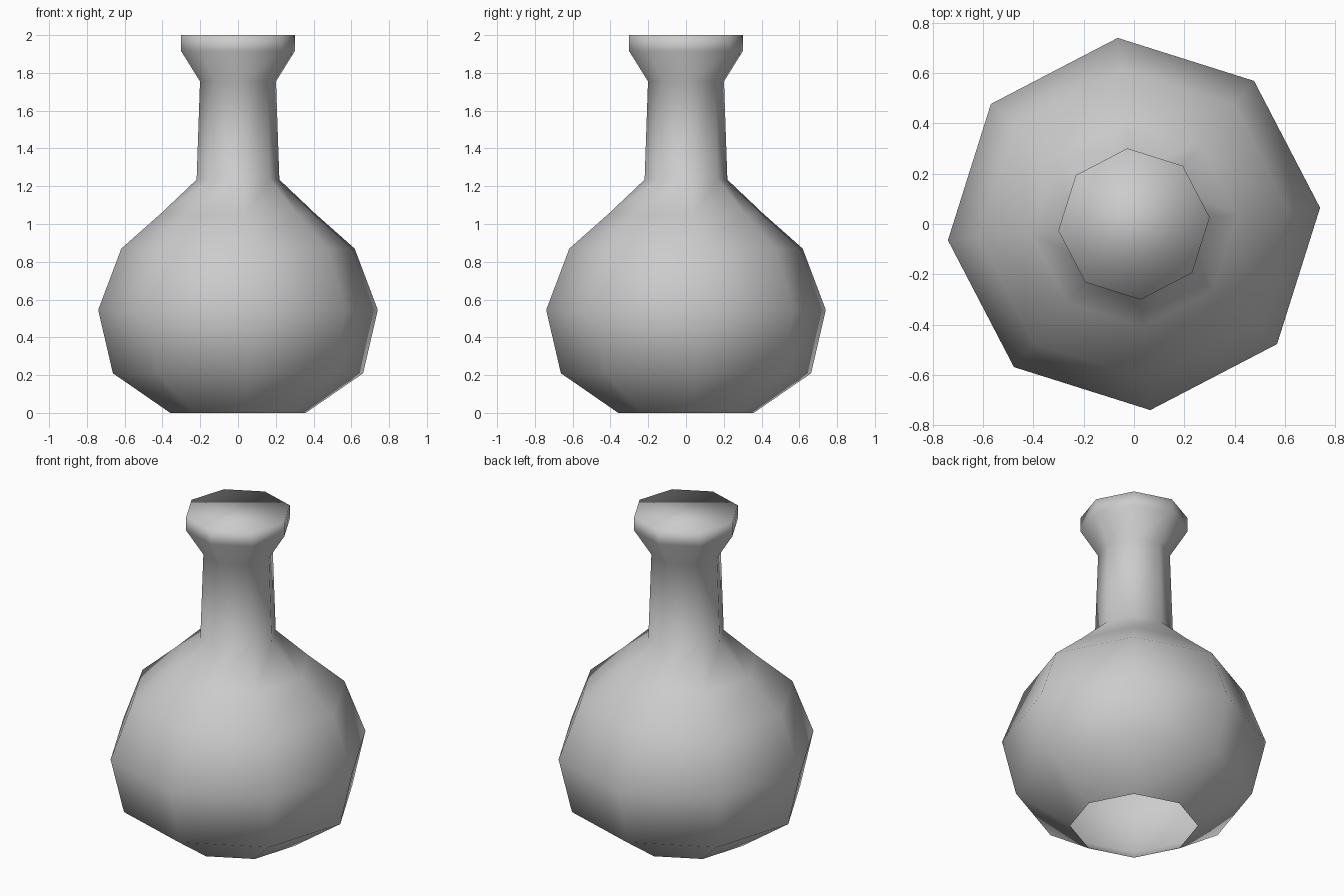
import bpy, bmesh, math

cube = bpy.data.objects.get("Cube")
if cube:
    bpy.data.objects.remove(cube, do_unlink=True)

SIDES = 8
TURN = math.radians(5)

# Flask outline from base to lip: (radius, height)
PROFILE = [
    (0.36, 0.0), (0.665, 0.21), (0.743, 0.545), (0.62, 0.87),
    (0.41, 1.055), (0.22, 1.235), (0.202, 1.755), (0.302, 1.915), (0.302, 2.0),
]


def make_material(name, colour):
    mat = bpy.data.materials.new(name)
    mat.use_nodes = True
    mat.diffuse_color = colour
    mat.node_tree.nodes["Principled BSDF"].inputs["Base Color"].default_value = colour
    return mat


def add_ring(bm, radius, z):
    angles = [TURN + math.tau * i / SIDES for i in range(SIDES)]
    return [bm.verts.new((radius * math.cos(a), radius * math.sin(a), z)) for a in angles]


bm = bmesh.new()
rings = [add_ring(bm, r, z) for r, z in PROFILE]

# Walls between neighbouring rings; the underside stays open
for low, high in zip(rings, rings[1:]):
    for i in range(SIDES):
        j = (i + 1) % SIDES
        bm.faces.new((low[i], low[j], high[j], high[i]))

# Closed top of the lip, shaded smoothly into the wall
bm.faces.new(rings[-1])
for face in bm.faces:
    face.smooth = True

mesh = bpy.data.meshes.new("flask")
bm.to_mesh(mesh)
bm.free()
mesh.materials.append(make_material("plain grey", (0.6, 0.6, 0.6, 1.0)))
flask = bpy.data.objects.new("flask", mesh)
bpy.context.collection.objects.link(flask)
